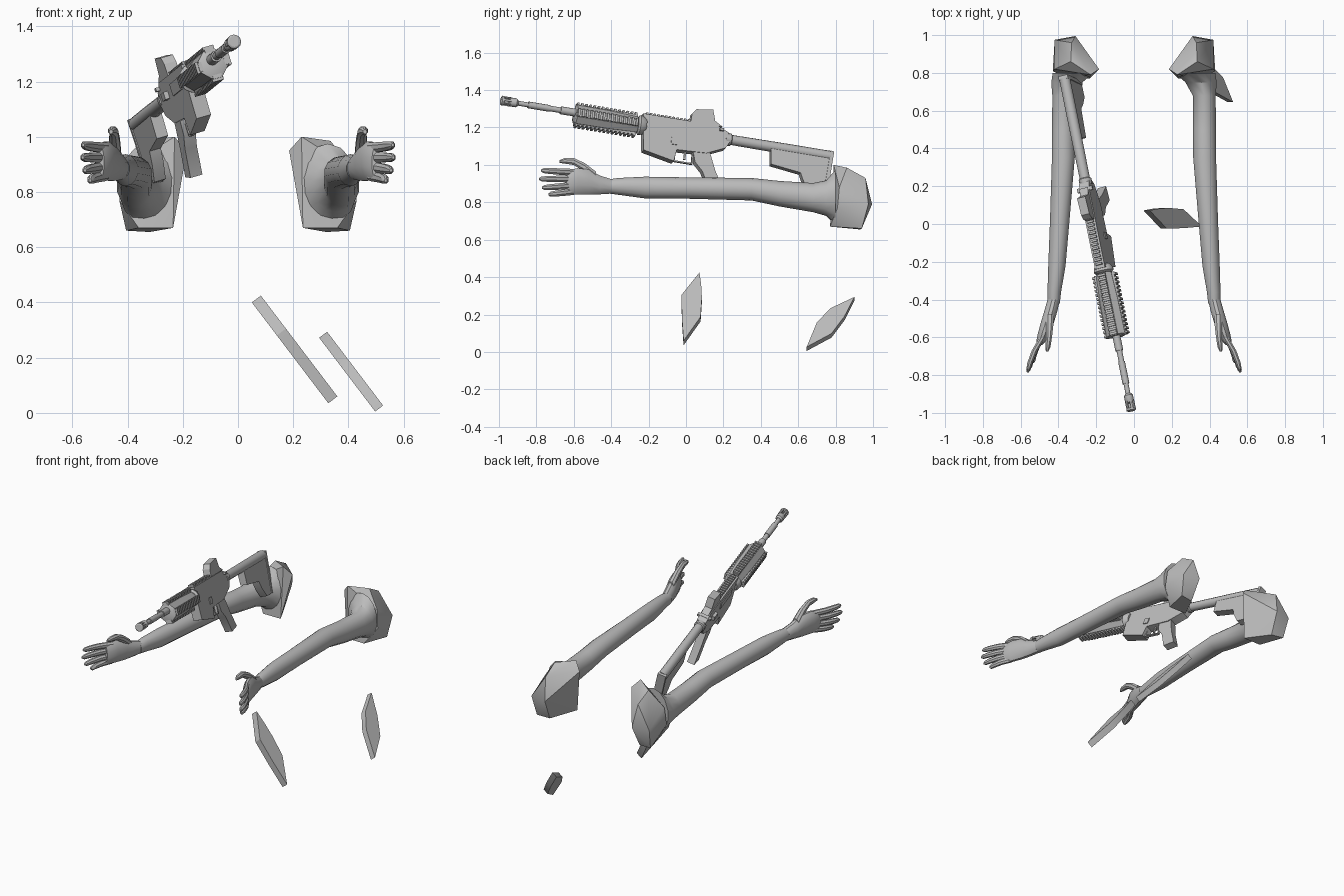
import bpy, bmesh, math
from mathutils import Matrix, Vector

cube = bpy.data.objects.get("Cube")
if cube:
    bpy.data.objects.remove(cube)

grey = bpy.data.materials.new("plain grey")
grey.use_nodes = True
grey.diffuse_color = (0.5, 0.5, 0.5, 1)
grey.node_tree.nodes["Principled BSDF"].inputs["Base Color"].default_value = (0.5, 0.5, 0.5, 1)


def finish(name, bm, matrix=Matrix()):
    bmesh.ops.recalc_face_normals(bm, faces=bm.faces)
    mesh = bpy.data.meshes.new(name)
    bm.to_mesh(mesh)
    bm.free()
    mesh.materials.append(grey)
    obj = bpy.data.objects.new(name, mesh)
    bpy.context.collection.objects.link(obj)
    obj.matrix_world = matrix
    bpy.ops.object.select_all(action='DESELECT')
    obj.select_set(True)
    bpy.context.view_layer.objects.active = obj
    bpy.ops.object.shade_smooth_by_angle(angle=math.radians(32))
    return obj


def loft(bm, rings, sides=12):
    """Elliptical rings (x, y, z, rx, rz) standing across y, joined and capped."""
    loops = []
    for x, y, z, rx, rz in rings:
        turn = [2 * math.pi * (i + 0.5) / sides for i in range(sides)]
        loops.append([bm.verts.new((x + rx * math.cos(a), y, z + rz * math.sin(a))) for a in turn])
    for a, b in zip(loops, loops[1:]):
        for i in range(sides):
            j = (i + 1) % sides
            bm.faces.new((a[i], a[j], b[j], b[i]))
    bm.faces.new(loops[0])
    bm.faces.new(loops[-1])


def prism(bm, points, offset):
    """Flat polygon pushed along an offset."""
    face = bm.faces.new([bm.verts.new(p) for p in points])
    new = bmesh.ops.extrude_face_region(bm, geom=[face])["geom"]
    bmesh.ops.translate(bm, verts=[v for v in new if isinstance(v, bmesh.types.BMVert)], vec=offset)
    bm.faces.ensure_lookup_table()
    if face.is_valid and len(face.link_loops if hasattr(face, "link_loops") else face.loops) < 3:
        bm.faces.remove(face)


def box(bm, center, size, turn=Matrix()):
    m = turn @ Matrix.Translation(center) @ Matrix.Diagonal((*size, 1))
    bmesh.ops.create_cube(bm, size=1, matrix=m)


# Arms, built on the left and mirrored to the right
def build_arm(side, sign):
    flip = Matrix.Diagonal((sign, 1, 1, 1))

    def done(part, bm):
        bm.transform(flip)
        finish(side + "_" + part, bm)

    bm = bmesh.new()
    loft(bm, [(.425, -.42, .885, .033, .037), (.422, -.36, .885, .037, .045),
              (.408, -.22, .879, .047, .058), (.393, .02, .876, .053, .057),
              (.374, .35, .870, .062, .060), (.373, .5, .846, .062, .068),
              (.372, .68, .825, .062, .078), (.355, .75, .822, .085, .095),
              (.325, .80, .825, .108, .150)], 14)
    done("arm", bm)

    bm = bmesh.new()
    for p in [(.23, .79, 1.0), (.185, .82, .95), (.335, .86, .985), (.33, .96, .93),
              (.31, .995, .79), (.42, .975, .79), (.405, .94, .66), (.32, .93, .655),
              (.235, .77, .67), (.36, .77, .67), (.43, .81, .77), (.42, .82, .88)]:
        bm.verts.new(p)
    bmesh.ops.convex_hull(bm, input=bm.verts)
    done("shoulder", bm)

    bm = bmesh.new()
    loft(bm, [(.425, -.40, .885, .034, .040), (.440, -.46, .893, .036, .052),
              (.458, -.52, .908, .036, .070), (.478, -.58, .912, .032, .073),
              (.492, -.62, .908, .026, .068), (.500, -.64, .906, .016, .058)])
    done("palm", bm)

    # Fingers fan out from the knuckles: root height, tip x, y, z
    fingers = {"index": (.960, .560, -.775, .970), "middle": (.925, .562, -.785, .925),
               "ring": (.890, .554, -.770, .878), "little": (.858, .535, -.735, .842)}
    for name, (root, tx, ty, tz) in fingers.items():
        a, b = Vector((.484, -.60, root)), Vector((tx, ty, tz))
        bm = bmesh.new()
        rings = []
        for t, r in ((0, .020), (.4, .019), (.75, .017), (.93, .014), (1, .006)):
            p = a.lerp(b, t)
            rings.append((p.x + .012 * math.sin(t * math.pi), p.y, p.z, r * .9, r))
        loft(bm, rings, 8)
        done(name + "_finger", bm)
    bm = bmesh.new()
    loft(bm, [(.445, -.48, .935, .024, .030), (.447, -.54, .985, .021, .026),
              (.450, -.60, 1.018, .017, .020), (.456, -.65, 1.022, .015, .016),
              (.460, -.675, 1.018, .007, .008)], 8)
    done("thumb", bm)


build_arm("left", 1)
build_arm("right", -1)

# Rifle frame: local y runs back from the muzzle, local z is up
back = Vector((-.196, .967, -.160)).normalized()
across = back.cross(Vector((-.30, .10, .95))).normalized()
up = across.cross(back)
RIFLE = Matrix.Translation((-.013, -.99, 1.345)) @ Matrix((across, back, up)).transposed().to_4x4()


def side_part(name, points, width):
    bm = bmesh.new()
    prism(bm, [(-width / 2, s, h) for s, h in points], (width, 0, 0))
    finish(name, bm, RIFLE)


def turned(name, rings, sides=12, h=0):
    bm = bmesh.new()
    loft(bm, [(0, s, h, r, r) for s, r in rings], sides)
    finish(name, bm, RIFLE)


turned("barrel", [(.05, .013), (.15, .013), (.15, .018), (.27, .018), (.27, .015),
                  (.33, .015), (.33, .021), (.42, .021)])
turned("muzzle_collar", [(.045, .018), (.055, .024), (.085, .024), (.095, .016)])
turned("muzzle_ring", [(0, .020), (.004, .026), (.014, .026), (.018, .020)])

# Slotted muzzle prongs
bm = bmesh.new()
for i in range(6):
    box(bm, (.021, .03, 0), (.007, .05, .011), Matrix.Rotation(i * math.pi / 3, 4, 'Y'))
finish("muzzle_prongs", bm, RIFLE)

turned("handguard", [(.41, .045), (.415, .056), (.60, .054), (.75, .046), (.76, .038)], 8, -.014)
turned("handguard_ring", [(.755, .042), (.765, .054), (.785, .050), (.80, .040)], 14, -.010)

# Four ribbed rails around the handguard
bm = bmesh.new()
mid = Matrix.Translation((0, 0, -.014))
for q in range(4):
    turn = mid @ Matrix.Rotation(q * math.pi / 2, 4, 'Y')
    box(bm, (0, .58, .049), (.034, .34, .014), turn)
    for i in range(15):
        box(bm, (0, .42 + i * .0228, .060), (.042, .012, .012), turn)
finish("handguard_rails", bm, RIFLE)

side_part("receiver", [(.776, .050), (1.19, .050), (1.25, .022), (1.262, -.03), (1.243, -.066),
                       (1.142, -.112), (.978, -.120), (.968, -.186), (.798, -.152)], .056)
side_part("grip", [(1.065, -.10), (1.155, -.09), (1.20, -.20), (1.255, -.30),
                   (1.18, -.315), (1.13, -.215), (1.085, -.17)], .046)
side_part("sight", [(1.04, .05), (1.042, .095), (1.063, .123), (1.155, .136), (1.172, .075),
                    (1.215, .05)], .046)
turned("buffer_tube", [(1.24, .034), (1.27, .034), (1.275, .027), (1.60, .029), (1.82, .029)], 12, -.008)
side_part("stock", [(1.49, -.01), (1.825, .010), (1.81, -.235), (1.735, -.238), (1.686, -.178),
                    (1.664, -.132), (1.50, -.112)], .044)
side_part("butt_pad", [(1.815, .016), (1.835, .014), (1.82, -.236), (1.80, -.236)], .052)

# Ribs on top of the receiver
bm = bmesh.new()
for i in range(12):
    box(bm, (0, .80 + i * .021, .055), (.036, .012, .014))
finish("receiver_rail", bm, RIFLE)

# Trigger and its guard
bm = bmesh.new()
box(bm, (0, 1.02, -.178), (.016, .10, .007))
box(bm, (0, .973, -.155), (.016, .008, .05))
box(bm, (0, 1.072, -.155), (.016, .008, .05))
box(bm, (0, 1.03, -.138), (.010, .010, .045))
finish("trigger_and_guard", bm, RIFLE)

# Charging handle, port cover and bolt assist
bm = bmesh.new()
box(bm, (0, 1.21, .030), (.085, .022, .014))
box(bm, (-.029, .94, -.005), (.008, .16, .045))
box(bm, (-.034, 1.12, -.01), (.022, .05, .028))
box(bm, (.029, .96, -.075), (.008, .035, .04))
finish("receiver_controls", bm, RIFLE)


# Loose magazines: leaning plates drawn as (distance down the slope, y)
def magazine(name, x, z, outline, depth):
    bm = bmesh.new()
    prism(bm, [(x + .605 * v, y, z - .797 * v) for v, y in outline],
          (.797 * depth, 0, .605 * depth))
    finish(name, bm)


magazine("front_magazine", .05, .40, [(0, .072), (.08, .081), (.17, .085), (.297, .078),
                                      (.458, -.013), (.30, -.022), (.15, -.024)], .041)
magazine("rear_magazine", .294, .272, [(0, .90), (.075, .773), (.17, .70), (.335, .645),
                                       (.245, .778), (.13, .847)], .036)
